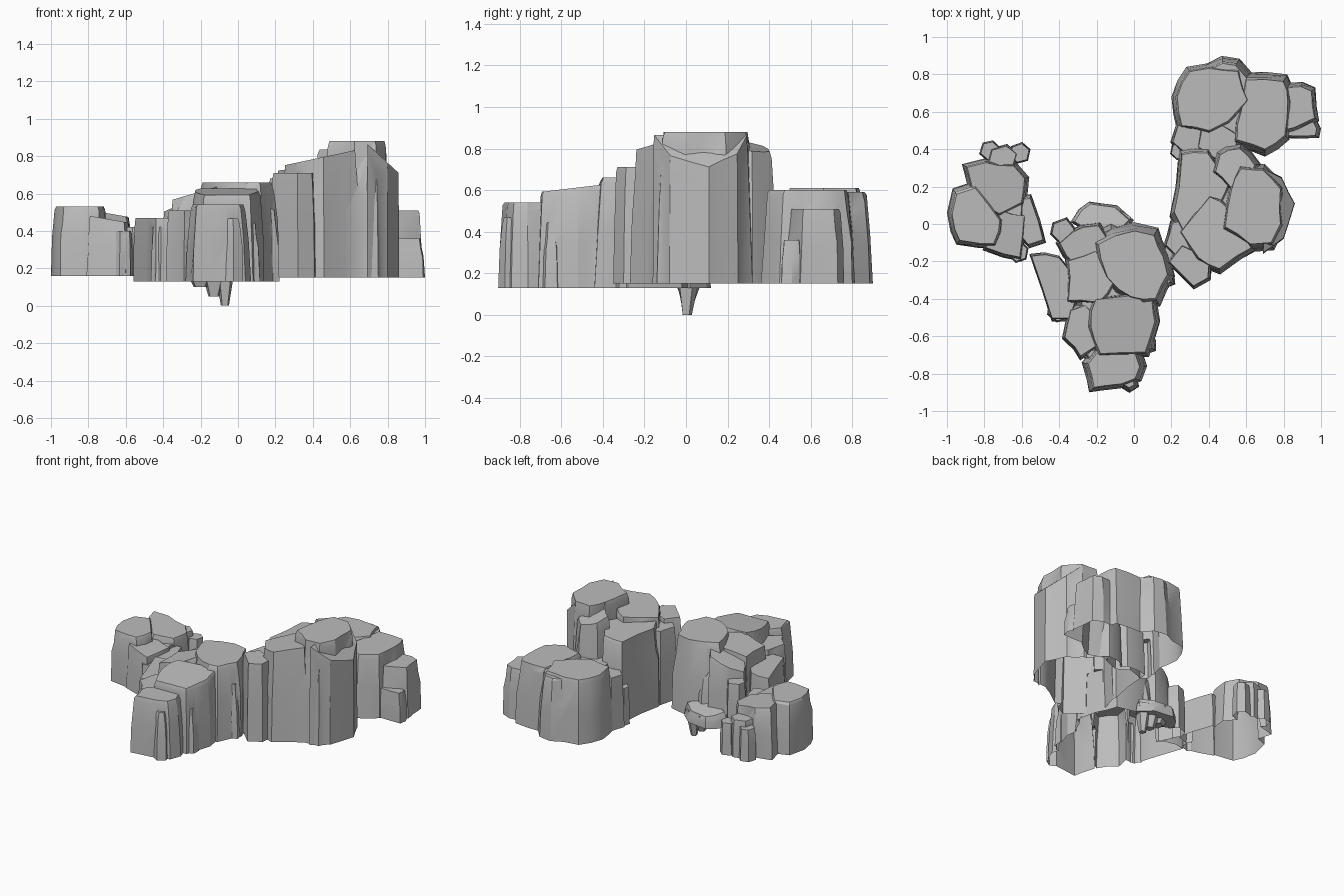
import bpy
import bmesh
import math
import random
from mathutils import Vector

random.seed(4)
cube = bpy.data.objects.get("Cube")
if cube:
    bpy.data.objects.remove(cube, do_unlink=True)

stone = bpy.data.materials.new("grey_stone")
stone.use_nodes = True
GREY = (0.5, 0.5, 0.5, 1)
stone.diffuse_color = GREY
stone.node_tree.nodes["Principled BSDF"].inputs["Base Color"].default_value = GREY


def finish(name, bm, base):
    """Fuse the closed columns into one hollow rock shell, open underneath."""
    mesh = bpy.data.meshes.new(name)
    bm.to_mesh(mesh)
    mesh.materials.append(stone)
    obj = bpy.data.objects.new(name, mesh)
    bpy.context.collection.objects.link(obj)
    fuse = obj.modifiers.new("fuse", "BOOLEAN")
    fuse.operation = "UNION"
    fuse.operand_type = "COLLECTION"
    fuse.solver = "EXACT"
    fuse.use_self = True
    graph = bpy.context.evaluated_depsgraph_get()
    obj.data = bpy.data.meshes.new_from_object(obj.evaluated_get(graph))
    obj.modifiers.clear()
    bm.clear()
    bm.from_mesh(obj.data)
    floor = [f for f in bm.faces if all(v.co.z < base + 0.001 for v in f.verts)]
    bmesh.ops.delete(bm, geom=floor, context="FACES")
    bm.to_mesh(obj.data)
    bm.free()
    bpy.ops.object.select_all(action="DESELECT")
    obj.select_set(True)
    bpy.context.view_layer.objects.active = obj
    bpy.ops.object.shade_smooth_by_angle(angle=math.radians(28))


def loft(bm, rings):
    """Closed solid through rings listed from bottom to top."""
    count = len(rings[0])
    for lower, upper in zip(rings, rings[1:]):
        for i in range(count):
            j = (i + 1) % count
            bm.faces.new((lower[i], lower[j], upper[j], upper[i]))
    bm.faces.new(rings[0][::-1])
    bm.faces.new(rings[-1])


def oval(x, y, rx, ry, turn=0.3, sides=6):
    """Slightly uneven oval footprint."""
    points = []
    for i in range(sides):
        a = turn + math.tau * (i + random.uniform(-0.15, 0.15)) / sides
        points.append((x + rx * math.cos(a), y + ry * math.sin(a)))
    return points


def roughen(outline):
    """Counter-clockwise footprint with long edges bulged at the middle."""
    pts = [Vector(p) for p in outline]
    if sum(pts[i - 1].cross(pts[i]) for i in range(len(pts))) < 0:
        pts.reverse()
    rough = []
    for i, p in enumerate(pts):
        edge = p - pts[i - 1]
        if edge.length > 0.14:
            outward = Vector((edge.y, -edge.x)).normalized()
            rough.append(p - edge * random.uniform(0.4, 0.6)
                         + outward * random.uniform(-0.01, 0.015))
        rough.append(p)
    return rough


def column(bm, outline, base, top, tilt=(0, 0), shrink=0.85, slabs=0):
    """Rock column with tapered walls and a chipped top rim."""
    pts = roughen(outline)
    count = len(pts)
    centre = sum(pts, Vector((0, 0))) / count
    rings = [[], [], [], []]
    for p in pts:
        arm = p - centre
        chip = (top - base) * random.choice((0.03, 0.05, 0.1, 0.25))
        middle = base + (top - base) * random.uniform(0.4, 0.6)
        waist = 1 - (1 - shrink) * random.uniform(0.1, 0.4)
        levels = ((1, base), (waist, middle),
                  (shrink * 0.6 + 0.4 * waist, top - chip), (shrink, top))
        for ring, (scale, z) in zip(rings, levels):
            spot = centre + arm * scale
            lean = arm.dot(Vector(tilt)) if z > middle else 0
            ring.append(bm.verts.new((spot.x, spot.y, z + lean)))
    loft(bm, rings)
    # Thin slabs leaning on the column wall
    for k in range(slabs):
        i = int(k * count / slabs)
        spot = centre + (pts[i].lerp(pts[i - 1], 0.5) - centre) * 0.82
        height = base + (top - base) * random.uniform(0.5, 0.85)
        footprint = oval(spot.x, spot.y, 0.06, 0.06, random.random(), 5)
        column(bm, footprint, base, height, shrink=0.5)


# Front outcrop: core, main, middle, rear, broad, nose and side columns, stubs
FRONT = 0.13
bm = bmesh.new()
column(bm, oval(-.1, -.35, .24, .36, sides=9), FRONT, .5)
column(bm, [(-.24, -.08), (0, .01), (.13, -.02), (.19, -.16), (.22, -.28),
       (.14, -.44), (-.02, -.43), (-.18, -.3)], FRONT, .66, shrink=.8, slabs=2)
column(bm, [(-.37, -.18), (-.2, -.12), (-.08, -.3), (-.18, -.44),
       (-.37, -.43)], FRONT, .6, (.25, 0))
column(bm, [(-.42, -.1), (-.34, -.03), (-.18, .01), (-.06, -.2),
       (-.32, -.24)], FRONT, .57, (.4, 0))
column(bm, [(-.23, -.38), (.12, -.36), (.14, -.52), (.08, -.71),
       (-.2, -.72), (-.26, -.55)], FRONT, .61, (0, .1), slabs=2)
column(bm, [(-.28, -.74), (-.24, -.9), (-.17, -.89), (.04, -.84),
       (.07, -.76), (.03, -.64), (-.2, -.64)], FRONT, .54, shrink=.78, slabs=2)
column(bm, [(-.56, -.16), (-.4, -.17), (-.29, -.3), (-.34, -.52),
       (-.44, -.52)], FRONT, .47, shrink=.92)
column(bm, oval(-.28, -.57, .11, .16), FRONT, .51)
column(bm, oval(-.38, -.04, .07, .08), FRONT, .46)
column(bm, oval(-.39, -.46, .08, .07), FRONT, .42)
finish("front_outcrop", bm, FRONT)

# Ledge hanging behind the front outcrop, with downward prongs
bm = bmesh.new()
column(bm, [(-.34, .01), (-.24, .12), (-.09, .1), (0, .02), (-.08, -.06),
       (-.2, -.06)], FRONT, .23, (0, -.2))
for x, drop, width in ((-.07, 0, .06), (-.13, .05, .08), (-.2, .1, .1)):
    footprint = oval(x, .01, width, width, sides=5)
    rings = [[bm.verts.new((x + (px - x) * scale, py * scale, z))
              for px, py in footprint] for z, scale in ((drop, .4), (.2, 1))]
    loft(bm, rings)
finish("hanging_ledge", bm, -1)

# Tall outcrop: core, main, flank, front, side, rear and link columns, stubs
TALL = 0.15
bm = bmesh.new()
column(bm, oval(.47, .07, .25, .26, sides=9), TALL, .68)
column(bm, [(.46, -.04), (.5, .2), (.56, .33), (.7, .32), (.81, .2),
       (.81, -.02), (.75, -.14), (.62, -.15)], TALL, .88, shrink=.84)
column(bm, [(.69, .3), (.79, .25), (.86, .11), (.8, -.08),
       (.69, -.16)], TALL, .79, (-.9, 0), shrink=.97)
column(bm, [(.22, -.04), (.4, .18), (.52, .1), (.66, -.14), (.46, -.27),
       (.33, -.2)], TALL, .79, (.18, 0), slabs=2)
column(bm, [(.19, .04), (.24, .4), (.4, .41), (.54, .25), (.46, .06),
       (.25, -.08)], TALL, .74, (.1, 0), slabs=2)
column(bm, oval(.54, .3, .14, .14), TALL, .81, (-.15, -.15), shrink=.75)
column(bm, oval(.28, -.08, .13, .13), TALL, .68)
column(bm, [(.17, -.2), (.25, -.1), (.42, -.18), (.41, -.3),
       (.32, -.35)], TALL, .71)
column(bm, oval(.21, -.16, .06, .09), TALL, .45)
finish("tall_outcrop", bm, TALL)

# Rear outcrop: core, main, ridge, round, end and front columns, stubs
bm = bmesh.new()
column(bm, oval(.52, .6, .26, .22, sides=9), TALL, .53)
column(bm, [(.2, .68), (.28, .84), (.4, .86), (.58, .84), (.64, .66),
       (.52, .53), (.4, .47), (.23, .5)], TALL, .61)
column(bm, oval(.49, .76, .16, .14, sides=9), TALL, .59, shrink=.72)
column(bm, [(.58, .81), (.82, .8), (.85, .66), (.83, .45), (.7, .36),
       (.52, .42), (.55, .62)], TALL, .6, shrink=.82, slabs=1)
column(bm, [(.76, .74), (.9, .76), (.97, .73), (.99, .55),
       (.74, .46)], TALL, .51, shrink=.8)
column(bm, [(.78, .46), (.8, .57), (.98, .55), (1, .51),
       (.99, .46)], TALL, .36, shrink=.75)
column(bm, oval(.29, .46, .1, .1), TALL, .53)
column(bm, oval(.24, .39, .05, .05), TALL, .42)
column(bm, oval(.45, .44, .13, .11), TALL, .56)
finish("rear_outcrop", bm, TALL)

# Small outcrop: core, main, rear, front and side columns, stubs
SMALL = 0.16
bm = bmesh.new()
column(bm, oval(-.74, .08, .17, .2, sides=9), SMALL, .44)
column(bm, [(-1, .06), (-.97, .19), (-.85, .23), (-.69, .02), (-.73, -.13),
       (-.95, -.11)], SMALL, .53, shrink=.82)
column(bm, [(-.92, .32), (-.8, .35), (-.63, .33), (-.56, .25), (-.58, .1),
       (-.72, .03), (-.88, .16)], SMALL, .5, (-.15, 0))
column(bm, [(-.81, -.14), (-.74, .1), (-.57, .06), (-.6, -.2),
       (-.7, -.18)], SMALL, .46, (-.15, 0))
column(bm, [(-.66, .14), (-.55, .16), (-.47, -.1), (-.56, -.13),
       (-.66, 0)], SMALL, .42)
column(bm, oval(-.62, -.15, .06, .06), SMALL, .4)
column(bm, oval(-.7, .35, .09, .08), SMALL, .43)
for x, y in ((-.77, .39), (-.61, .38)):
    column(bm, oval(x, y, .06, .06), SMALL, .39)
finish("small_outcrop", bm, SMALL)
